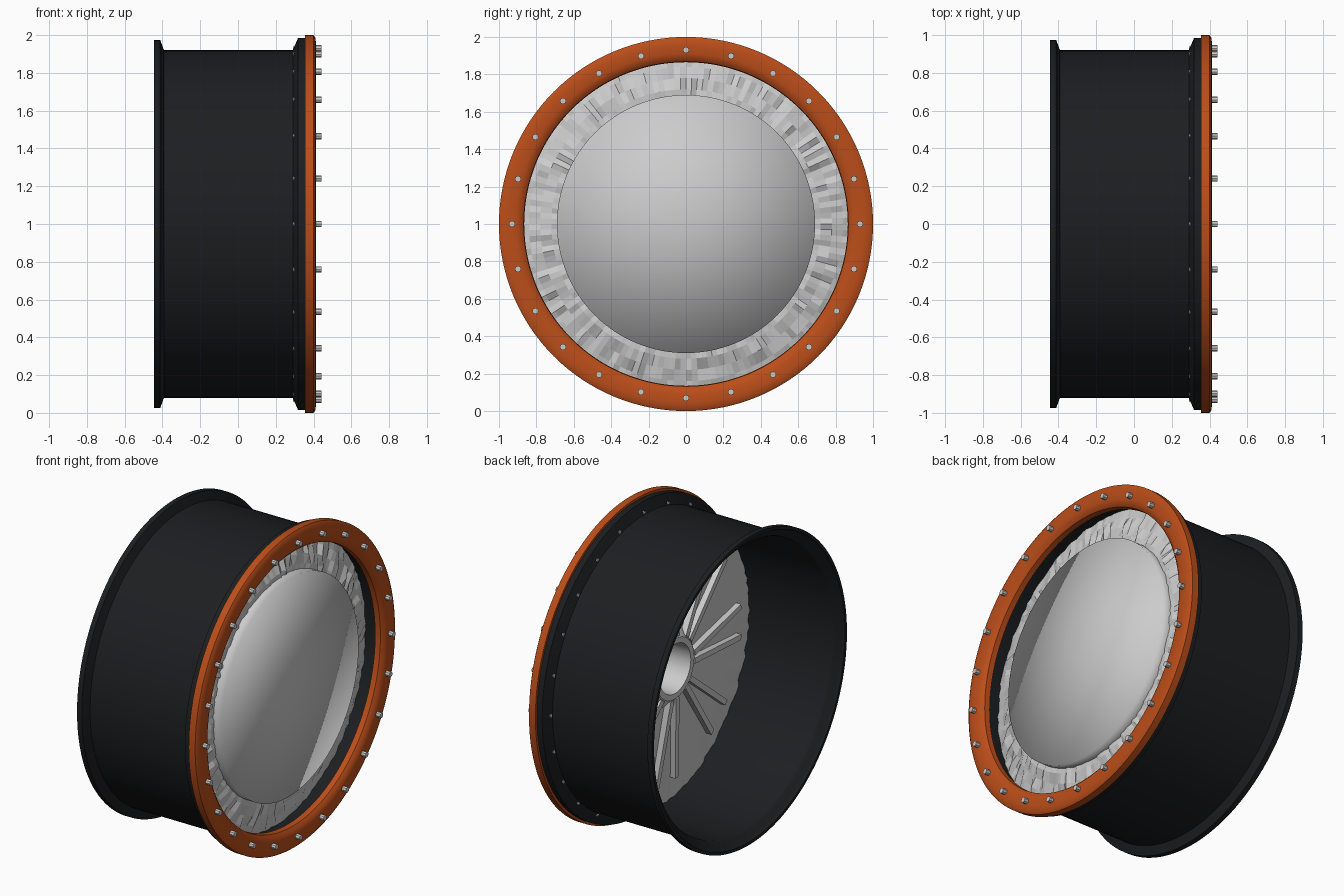
import bpy, bmesh, math, random
from mathutils import Matrix, Vector

if "Cube" in bpy.data.objects:
    bpy.data.objects.remove(bpy.data.objects["Cube"])

random.seed(4)
CZ = 1.0  # wheel axis height, axis runs along x


def material(name, color):
    m = bpy.data.materials.new(name)
    m.diffuse_color = (*color, 1)
    m.use_nodes = True
    m.node_tree.nodes["Principled BSDF"].inputs["Base Color"].default_value = m.diffuse_color
    return m


black = material("black_paint", (0.012, 0.013, 0.015))
orange = material("orange_paint", (0.5, 0.075, 0.01))


def finish(name, bm, mat=None, smooth=35):
    bmesh.ops.remove_doubles(bm, verts=bm.verts, dist=1e-5)
    bmesh.ops.recalc_face_normals(bm, faces=bm.faces)
    me = bpy.data.meshes.new(name)
    bm.to_mesh(me)
    bm.free()
    ob = bpy.data.objects.new(name, me)
    bpy.context.collection.objects.link(ob)
    if mat:
        me.materials.append(mat)
    if smooth:
        bpy.ops.object.select_all(action='DESELECT')
        ob.select_set(True)
        bpy.context.view_layer.objects.active = ob
        bpy.ops.object.shade_smooth_by_angle(angle=math.radians(smooth))
    return ob


def lathe(profile, n=128, closed=True, jitter=None):
    """Spin (x, r) points around the wheel axis."""
    bm = bmesh.new()
    rings = []
    for i, (x, r) in enumerate(profile):
        ring = []
        for k in range(n):
            a = 2 * math.pi * k / n
            dx = random.uniform(-1, 1) * jitter.get(i, 0) if jitter else 0
            ring.append(bm.verts.new((x + dx, r * math.cos(a), CZ + r * math.sin(a))))
        rings.append(ring)
    for i in range(len(rings) if closed else len(rings) - 1):
        a, b = rings[i], rings[(i + 1) % len(rings)]
        for k in range(n):
            j = (k + 1) % n
            bm.faces.new((a[k], a[j], b[j], b[k]))
    return bm


# Barrel with a flared lip at each end
finish("barrel", lathe([
    (-0.445, 0.975), (-0.412, 0.975), (-0.392, 0.92), (0.29, 0.92), (0.318, 0.985),
    (0.355, 0.985), (0.355, 0.90), (-0.385, 0.90), (-0.405, 0.91), (-0.425, 0.945),
    (-0.445, 0.955)]), black)

# Orange clamp ring with rounded edges
finish("clamp_ring", lathe([
    (0.355, 1.0), (0.40, 1.0), (0.41, 0.985), (0.413, 0.955), (0.413, 0.91),
    (0.405, 0.885), (0.39, 0.868), (0.355, 0.865)]), orange, 40)

# Ring bolts, heads in front and tips behind the flange
bm = bmesh.new()
for k in range(24):
    a = math.tau * k / 24
    for r, x0, x1 in ((0.017, 0.40, 0.442), (0.011, 0.292, 0.40)):
        pos = Vector(((x0 + x1) / 2, 0.93 * math.cos(a), CZ + 0.93 * math.sin(a)))
        bmesh.ops.create_cone(
            bm, cap_ends=True, segments=8, radius1=r, radius2=r, depth=x1 - x0,
            matrix=Matrix.Translation(pos) @ Matrix.Rotation(math.pi / 2, 4, 'Y'))
finish("ring_bolts", bm)

# Wheel centre: dished back with a bore, rough radial front
finish("wheel_centre", lathe([
    (0.31, 0.0), (0.31, 0.66), (0.308, 0.72), (0.295, 0.78), (0.28, 0.84), (0.262, 0.905),
    (0.19, 0.905), (0.16, 0.70), (0.12, 0.24), (0.075, 0.19), (0.075, 0.155),
    (0.25, 0.145), (0.25, 0.0)], n=160, closed=False,
    jitter={2: 0.012, 3: 0.014, 4: 0.012, 5: 0.006, 6: 0.008}), smooth=0)

# Paired spoke ribs on the back
bm = bmesh.new()
for k in range(8):
    for s in (-1, 1):
        a = math.tau * k / 8 + s * 0.13
        length, width = 0.55, 0.035
        rot = Matrix.Rotation(a, 4, 'X')
        tilt = Matrix.Rotation(-0.10, 4, 'Z')
        m = (Matrix.Translation((0, 0, CZ)) @ rot @ Matrix.Translation((0.128, 0.47, 0))
             @ tilt @ Matrix.Diagonal((0.05, length, width, 1)))
        bmesh.ops.create_cube(bm, size=1, matrix=m)
finish("spoke_ribs", bm, smooth=0)

# Smooth cover disc
finish("cover_disc", lathe([
    (0.362, 0.0), (0.362, 0.69), (0.30, 0.69)], closed=False), smooth=180)
